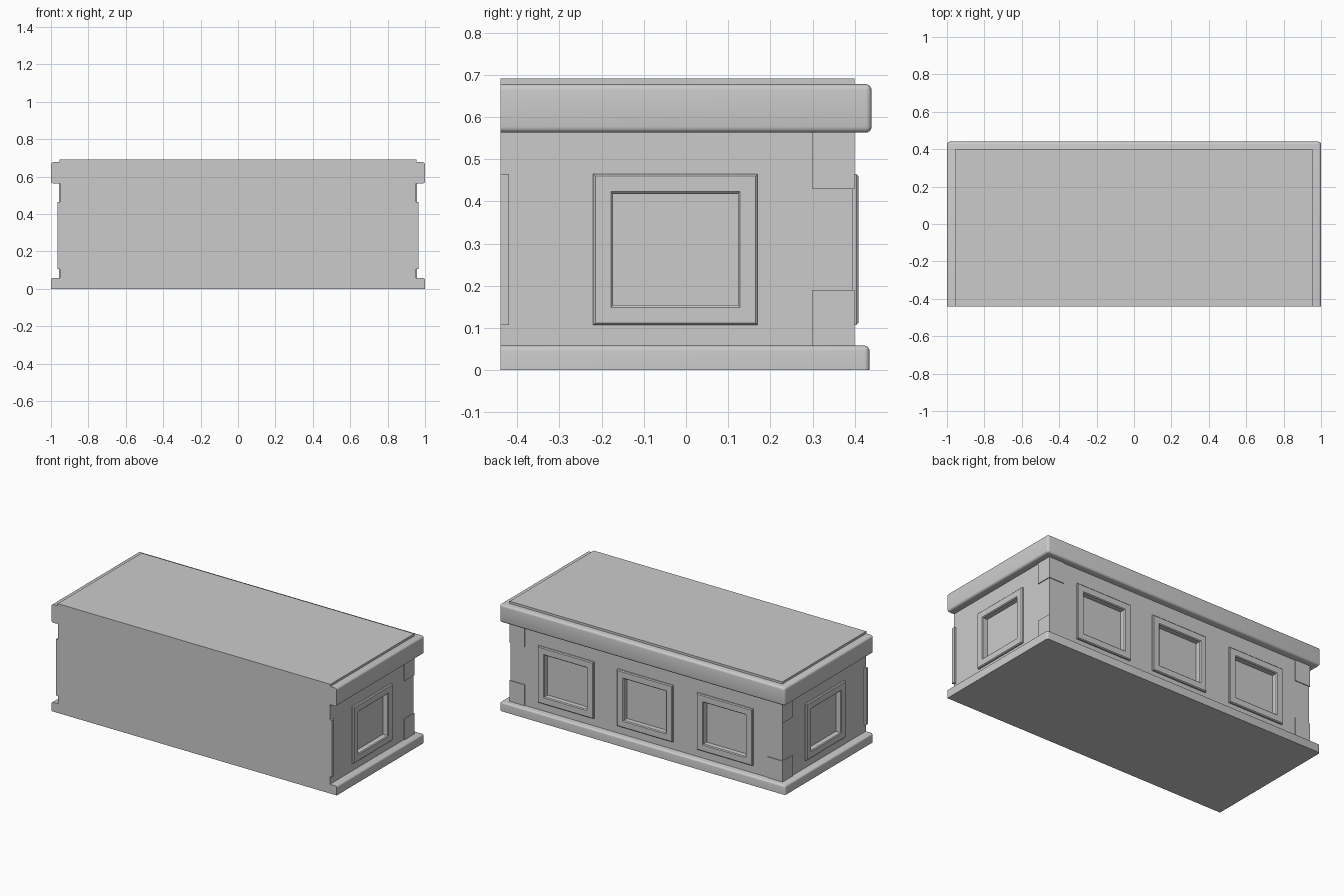
import bpy, bmesh
from mathutils import Matrix, Vector

cube = bpy.data.objects.get("Cube")
if cube:
    bpy.data.objects.remove(cube, do_unlink=True)

stone = bpy.data.materials.new("grey_stone")
stone.use_nodes = True
GREY = (0.6, 0.6, 0.6, 1)
stone.diffuse_color = GREY
stone.node_tree.nodes["Principled BSDF"].inputs["Base Color"].default_value = GREY

FRONT = -0.44                      # flat cut-off plane
SIDE, BACK = 0.952, 0.395          # wall planes of the body
FRAME_Z = (0.107, 0.465)
HALF, RIM, OUT, DEEP = 0.195, 0.047, 0.014, 0.022


def finish(name, bm, smooth=True):
    bmesh.ops.recalc_face_normals(bm, faces=bm.faces)
    mesh = bpy.data.meshes.new(name)
    bm.to_mesh(mesh)
    bm.free()
    mesh.materials.append(stone)
    obj = bpy.data.objects.new(name, mesh)
    bpy.context.collection.objects.link(obj)
    if smooth:
        bpy.ops.object.select_all(action='DESELECT')
        obj.select_set(True)
        bpy.context.view_layer.objects.active = obj
        bpy.ops.object.shade_smooth_by_angle(angle=0.6)
    return obj


def box_bm(x, y, z):
    bm = bmesh.new()
    bmesh.ops.create_cube(bm, size=1)
    for v in bm.verts:
        v.co = [r[0] if c < 0 else r[1] for c, r in zip(v.co, (x, y, z))]
    return bm


def box(name, x, y, z):
    return finish(name, box_bm(x, y, z), False)


def slab(name, half, back, z, radius, round_bottom):
    """Moulding with rounded sides and back, cut flat at the front."""
    bm = box_bm((-half, half), (FRONT, back), z)
    edges = []
    for e in bm.edges:
        mid = (e.verts[0].co + e.verts[1].co) / 2
        on_front = mid.y < FRONT + 0.001
        on_bottom = mid.z < z[0] + 0.001
        if not on_front and (round_bottom or not on_bottom):
            edges.append(e)
    bmesh.ops.bevel(bm, geom=edges, offset=radius, segments=4,
                    profile=0.5, affect='EDGES')
    return finish(name, bm)


def frame(name, place):
    """Rectangular picture moulding: a profile swept round four mitred corners."""
    bm = bmesh.new()
    profile = [(0, -0.005), (0, OUT - 0.005), (0.005, OUT), (RIM - 0.005, OUT),
               (RIM, OUT - 0.005), (RIM, -DEEP)]
    zc, zh = sum(FRAME_Z) / 2, (FRAME_Z[1] - FRAME_Z[0]) / 2
    rings = []
    for sx, sz in ((-1, -1), (1, -1), (1, 1), (-1, 1)):
        rings.append([bm.verts.new(place @ Vector((sx * (HALF - i), o, zc + sz * (zh - i))))
                      for i, o in profile])
    n = len(profile)
    for k in range(4):
        a, b = rings[k], rings[(k + 1) % 4]
        for j in range(n):
            bm.faces.new((a[j], b[j], b[(j + 1) % n], a[(j + 1) % n]))
    return finish(name, bm)


# Frame placements: local x along the wall, local y outward
places = {}
for label, x in (("left", 0.56), ("middle", 0.005), ("right", -0.555)):
    places["back_" + label] = Matrix.Translation((x, BACK, 0))
for label, s in (("left", 1), ("right", -1)):
    turn = Matrix.Rotation(-s * 1.5707963, 4, 'Z')
    places["side_" + label] = Matrix.Translation((s * SIDE, -0.025, 0)) @ turn

# Main body with recessed panels
body = box("body", (-SIDE, SIDE), (FRONT, BACK), (0, 0.69))
for label, place in places.items():
    frame("frame_" + label, place)
    bm = box_bm((RIM - HALF, HALF - RIM), (-DEEP, 0.1),
                (FRAME_Z[0] + RIM, FRAME_Z[1] - RIM))
    bm.transform(place)
    cutter = finish("cutter_" + label, bm, False)
    cutter.hide_render = True
    cutter.hide_viewport = True
    cut = body.modifiers.new("recess_" + label, 'BOOLEAN')
    cut.operation = 'DIFFERENCE'
    cut.solver = 'EXACT'
    cut.object = cutter

# Top and base mouldings
slab("top_moulding", 1.0, 0.44, (0.563, 0.678), 0.014, True)
slab("base_moulding", 1.0, 0.435, (0, 0.058), 0.012, False)
box("top_panel", (-0.955, 0.955), (FRONT, 0.40), (0.66, 0.692))

# Corner blocks and the cut-off frames at the front edge
for label, s in (("left", 1), ("right", -1)):
    xs = sorted((s * 0.85, s * (SIDE + 0.005)))
    box("upper_corner_" + label, xs, (0.30, BACK + 0.005), (0.43, 0.57))
    box("lower_corner_" + label, xs, (0.30, BACK + 0.005), (0.05, 0.19))
    box("edge_frame_" + label, sorted((s * 0.9, s * (SIDE + OUT))),
        (FRONT, -0.42), FRAME_Z)
